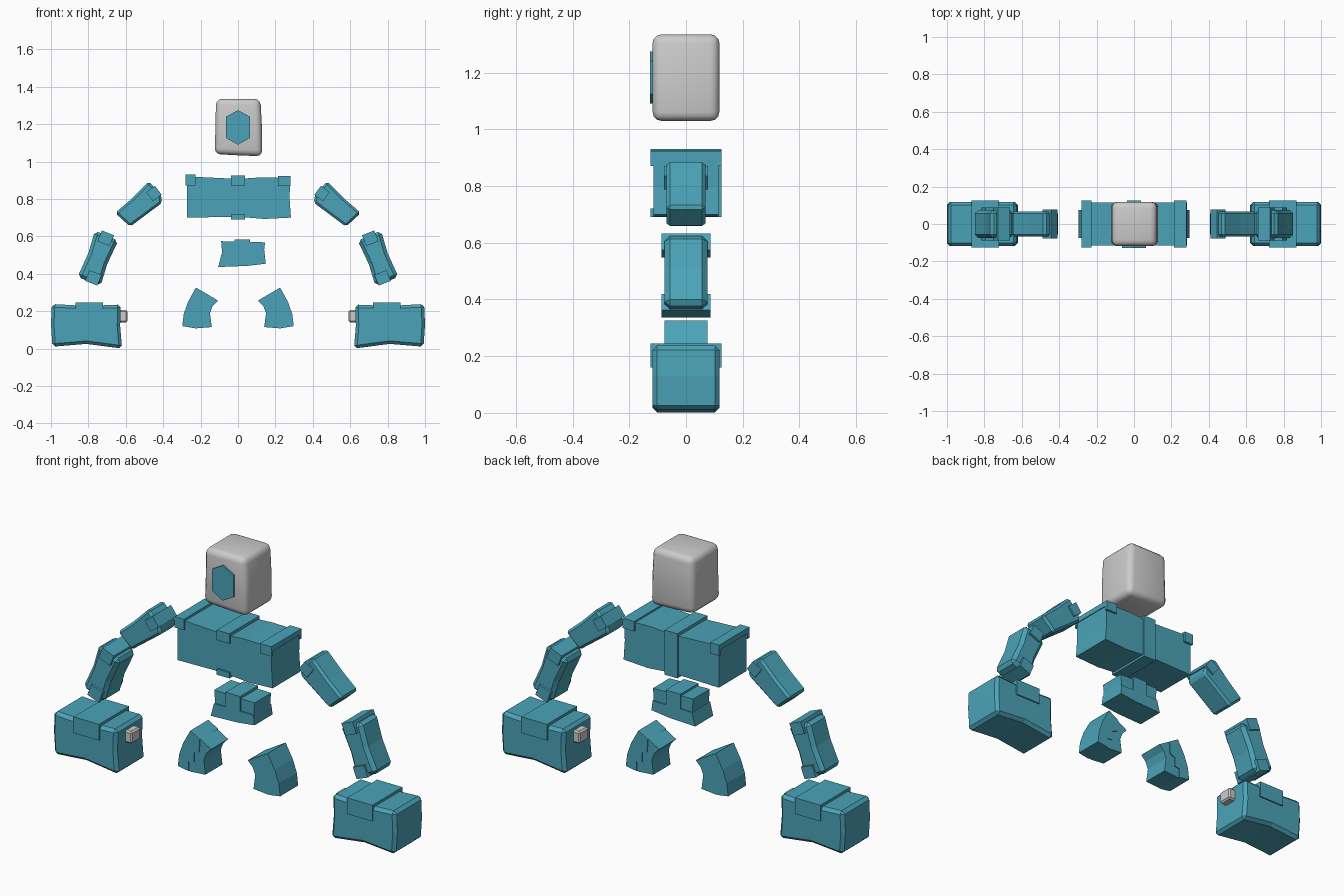
import bpy, bmesh
from mathutils import Vector

teal = bpy.data.materials.new("teal")
teal.diffuse_color = (0.07, 0.37, 0.48, 1)


def prism(name, pts, lo, hi, axis='y', bevel=0, segs=1, mat=teal, smooth=False):
    """Extrude a profile: (x, z) points along y, or (y, z) points along x."""
    def place(p, t):
        return (p[0], t, p[1]) if axis == 'y' else (t, p[0], p[1])
    bm = bmesh.new()
    a = [bm.verts.new(place(p, lo)) for p in pts]
    b = [bm.verts.new(place(p, hi)) for p in pts]
    n = len(pts)
    bm.faces.new(a)
    bm.faces.new(b[::-1])
    for i in range(n):
        j = (i + 1) % n
        bm.faces.new((a[j], a[i], b[i], b[j]))
    bmesh.ops.recalc_face_normals(bm, faces=bm.faces)
    me = bpy.data.meshes.new(name)
    bm.to_mesh(me)
    bm.free()
    ob = bpy.data.objects.new(name, me)
    bpy.context.collection.objects.link(ob)
    if mat:
        me.materials.append(mat)
    if bevel:
        m = ob.modifiers.new("bevel", 'BEVEL')
        m.width, m.segments = bevel, segs
        m.limit_method, m.angle_limit = 'ANGLE', 0.7
    if smooth:
        me.shade_smooth()
    return ob


def rect(x0, x1, z0, z1):
    return [(x0, z0), (x1, z0), (x1, z1), (x0, z1)]


def cap(w, low, high, t=0.014):
    """Upside-down U profile of a strap that folds over a top edge."""
    i = w - t
    return [(-w, low), (-w, high), (w, high), (w, low),
            (i, low), (i, high - 2 * t), (-i, high - 2 * t), (-i, low)]


def slab(c, d, along, across):
    """Rectangle at c, with its length running in direction d."""
    c, u = Vector(c), Vector(d).normalized()
    v = Vector((-u.y, u.x))
    u, v = u * along / 2, v * across / 2
    return [tuple(c + p) for p in (-u - v, u - v, u + v, v - u)]


# Head and face plate
prism("head", [(-0.125, 1.04), (0.005, 1.033), (0.13, 1.028), (0.128, 1.18),
               (0.12, 1.335), (-0.118, 1.335), (-0.12, 1.19)],
      -0.118, 0.118, bevel=0.032, segs=3, mat=None, smooth=True)
prism("face_plate", [(0, 1.275), (0.063, 1.24), (0.063, 1.125), (0, 1.09),
                     (-0.063, 1.125), (-0.063, 1.24)], -0.127, -0.1)

# Torso with shoulder straps and a back band hooked over the front
prism("torso", [(-0.272, 0.70), (0, 0.705), (0.14, 0.693), (0.283, 0.70),
                (0.276, 0.80), (0.278, 0.912), (0.12, 0.915), (0, 0.907),
                (-0.272, 0.92)], -0.115, 0.115)
prism("shoulder_strap_left", cap(0.125, 0.873, 0.93), -0.281, -0.228, 'x')
prism("shoulder_strap_right", cap(0.125, 0.87, 0.922), 0.215, 0.282, 'x')
prism("torso_band", [(-0.125, 0.72), (-0.125, 0.69), (0.125, 0.69), (0.125, 0.925),
                     (-0.125, 0.925), (-0.125, 0.872), (-0.11, 0.872), (-0.11, 0.9),
                     (0.11, 0.9), (0.11, 0.712), (-0.11, 0.712), (-0.11, 0.72)],
      -0.037, 0.038, 'x')

# Pelvis: recessed body, lower block and central strap
prism("pelvis", [(-0.105, 0.437), (0.05, 0.443), (0.148, 0.455), (0.14, 0.53),
                 (0.145, 0.568), (-0.09, 0.574), (-0.085, 0.51)], -0.069, 0.069)
prism("pelvis_lower", [(-0.106, 0.436), (0.05, 0.442), (0.149, 0.454),
                       (0.142, 0.505), (-0.088, 0.505)], -0.075, 0.075)
prism("pelvis_strap", rect(-0.02, 0.065, 0.49, 0.583), -0.075, 0.075)

for side, s in (("left", -1), ("right", 1)):
    def mir(pts):
        return [(s * x, z) for x, z in pts]

    # Curved leg and its stepped facing
    prism("leg_" + side, mir([(0.107, 0.257), (0.225, 0.326), (0.267, 0.25), (0.29, 0.185),
                              (0.298, 0.12), (0.225, 0.108), (0.14, 0.115),
                              (0.15, 0.19), (0.135, 0.228)]), -0.071, 0.071)
    prism("leg_facing_" + side, mir([(0.17, 0.294), (0.225, 0.326), (0.267, 0.25),
                                     (0.29, 0.185), (0.298, 0.12), (0.235, 0.11),
                                     (0.235, 0.16), (0.205, 0.165), (0.205, 0.215),
                                     (0.175, 0.225)]), -0.075, 0.075)

    # Upper arm with inner clasp
    prism("upper_arm_" + side, mir([(0.477, 0.893), (0.57, 0.80), (0.657, 0.725),
                                    (0.577, 0.652), (0.405, 0.78), (0.413, 0.825)]),
          -0.068, 0.068, bevel=0.012)
    prism("upper_arm_clasp_" + side, mir(slab((0.449, 0.829), (0.8, -0.6), 0.058, 0.06)),
          -0.077, 0.077)

    # Forearm with a clasp at each end
    prism("forearm_" + side, mir([(0.640, 0.578), (0.765, 0.63), (0.80, 0.51), (0.858, 0.383),
                                  (0.735, 0.334), (0.70, 0.45)]),
          -0.075, 0.075, bevel=0.018)
    for end, c in (("upper", (0.707, 0.59)), ("lower", (0.773, 0.378))):
        prism(f"forearm_clasp_{end}_{side}", mir(slab(c, (0.37, -0.93), 0.062, 0.07)),
              -0.087, 0.087)

    # Fist with strap and grey thumb hub
    prism("fist_" + side, mir([(0.627, 0.235), (0.81, 0.228), (0.995, 0.238), (1.0, 0.13),
                               (0.992, 0.01), (0.81, 0.025), (0.62, 0.0), (0.63, 0.12)]),
          -0.118, 0.118, bevel=0.016)
    prism("fist_strap_" + side, cap(0.125, 0.16, 0.245),
          *sorted((s * 0.722, s * 0.87)), 'x')
    prism("thumb_hub_" + side, mir(rect(0.592, 0.64, 0.14, 0.205)), -0.038, 0.038,
          bevel=0.008, mat=None)
